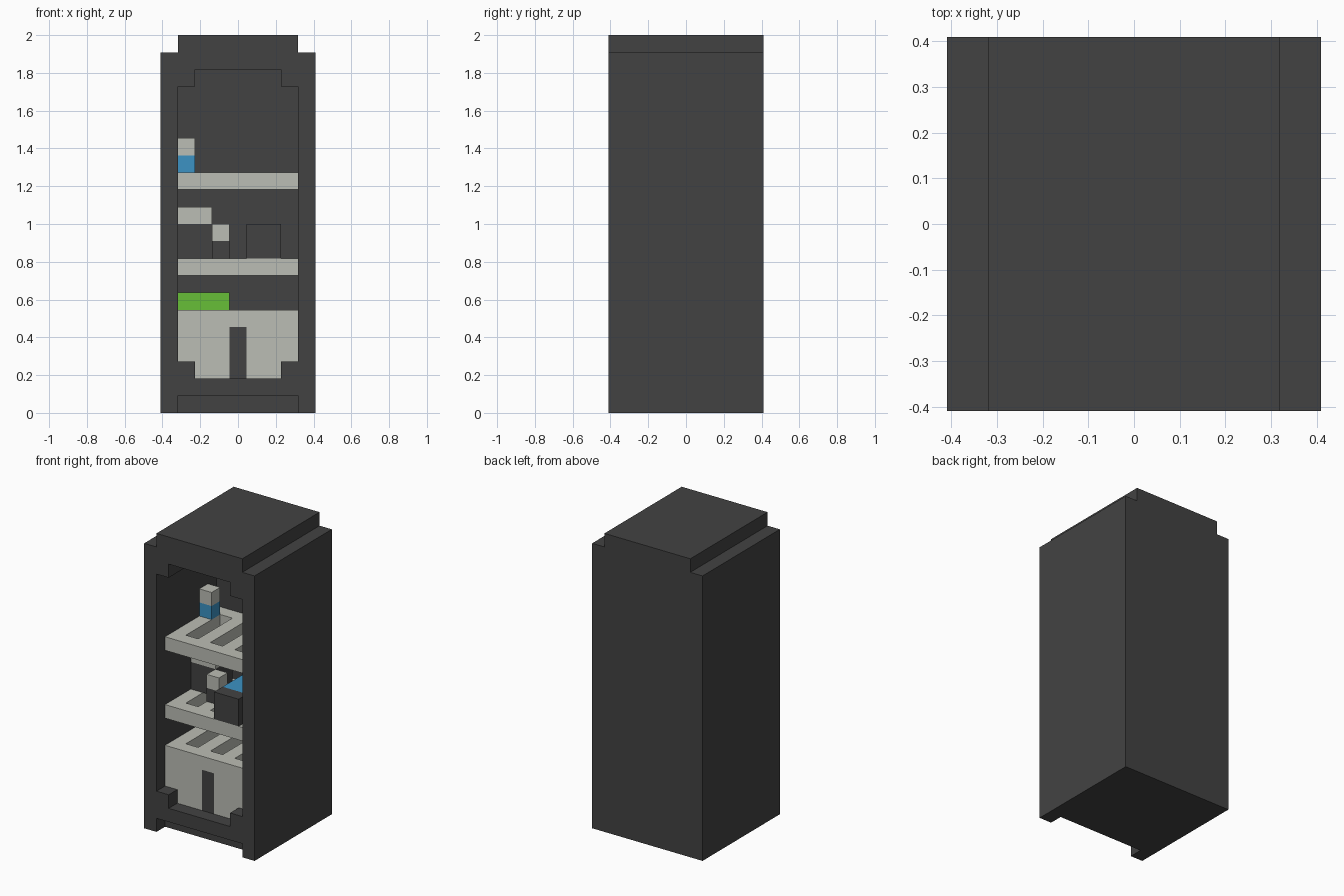
import bpy
import bmesh

if "Cube" in bpy.data.objects:
    bpy.data.objects.remove(bpy.data.objects["Cube"])

U = 2 / 22  # one block of the grid; the cabinet is 9 x 9 x 22 blocks


def material(name, r, g, b):
    mat = bpy.data.materials.new(name)
    mat.use_nodes = True
    mat.diffuse_color = (r, g, b, 1)
    mat.node_tree.nodes["Principled BSDF"].inputs["Base Color"].default_value = (r, g, b, 1)
    return mat


DARK = material("charcoal", 0.055, 0.055, 0.055)
LIGHT = material("pale_grey", 0.5, 0.51, 0.46)
BLUE = material("blue", 0.045, 0.29, 0.55)
GREEN = material("green", 0.135, 0.52, 0.038)


def prism(name, outline, y0, y1, mat):
    """Extrude a front outline of (x, z) block corners from y0 to y1."""
    bm = bmesh.new()
    verts = [bm.verts.new(((x - 4.5) * U, (y0 - 4.5) * U, z * U)) for x, z in outline]
    face = bm.faces.new(verts)
    grown = bmesh.ops.extrude_face_region(bm, geom=[face])["geom"]
    moved = [v for v in grown if isinstance(v, bmesh.types.BMVert)]
    bmesh.ops.translate(bm, verts=moved, vec=(0, (y1 - y0) * U, 0))
    bmesh.ops.recalc_face_normals(bm, faces=bm.faces)
    mesh = bpy.data.meshes.new(name)
    bm.to_mesh(mesh)
    bm.free()
    mesh.materials.append(mat)
    obj = bpy.data.objects.new(name, mesh)
    bpy.context.collection.objects.link(obj)
    return obj


def block(name, x, y, z, mat):
    """Box from (start, end) block ranges."""
    outline = [(x[0], z[0]), (x[1], z[0]), (x[1], z[1]), (x[0], z[1])]
    return prism(name, outline, y[0], y[1], mat)


def cut(obj, cutters):
    """Subtract the cutters and remove them."""
    bpy.context.view_layer.objects.active = obj
    for cutter in cutters:
        mod = obj.modifiers.new("cut", "BOOLEAN")
        mod.operation = "DIFFERENCE"
        mod.solver = "EXACT"
        mod.object = cutter
        bpy.ops.object.modifier_apply(modifier=mod.name)
        bpy.data.objects.remove(cutter)


def slotted_shelf(name, z):
    shelf = block(name, (1, 8), (1, 7), (z, z + 1), LIGHT)
    cut(shelf, [block("slot", (x, x + 1), (2, 6), (z - 1, z + 2), LIGHT) for x in (2, 4, 6)])


# Cabinet shell with stepped top, open front cavity and toe recess
cabinet = prism("cabinet", [(0, 0), (9, 0), (9, 21), (8, 21), (8, 22), (1, 22), (1, 21), (0, 21)],
                0, 9, DARK)
cavity = prism("cavity", [(2, 2), (7, 2), (7, 3), (8, 3), (8, 19), (7, 19), (7, 20),
                          (2, 20), (2, 19), (1, 19), (1, 3), (2, 3)], -1, 7, DARK)
recess = block("toe_recess", (1, 8), (-1, 1), (-1, 1), DARK)
cut(cabinet, [cavity, recess])

# Slotted shelves
for name, z in (("drawer_top", 5), ("middle_shelf", 8), ("upper_shelf", 13)):
    slotted_shelf(name, z)

# Drawers, stepped at the bottom outer corners, with a divider
prism("right_drawer", [(2, 2), (4, 2), (4, 5), (1, 5), (1, 3), (2, 3)], 1, 7, LIGHT)
prism("left_drawer", [(7, 2), (5, 2), (5, 5), (8, 5), (8, 3), (7, 3)], 1, 7, LIGHT)
block("drawer_divider", (4, 5), (1, 7), (2, 5), DARK)

# Food on the drawer top
block("green_food", (1, 4), (5, 7), (6, 7), GREEN)

# Items on the middle shelf
block("jar_body", (1, 3), (4, 6), (9, 11), DARK)
block("jar_lid", (1, 3), (4, 6), (11, 12), LIGHT)
block("small_bottle_body", (3, 4), (3, 4), (9, 10), DARK)
block("small_bottle_cap", (3, 4), (3, 4), (10, 11), LIGHT)
block("carton_end", (5, 7), (1, 2), (9, 11), DARK)
block("carton_body", (5, 7), (2, 5), (9, 11), BLUE)

# Bottle on the upper shelf
block("bottle_body", (1, 2), (5, 6), (14, 15), BLUE)
block("bottle_cap", (1, 2), (5, 6), (15, 16), LIGHT)
